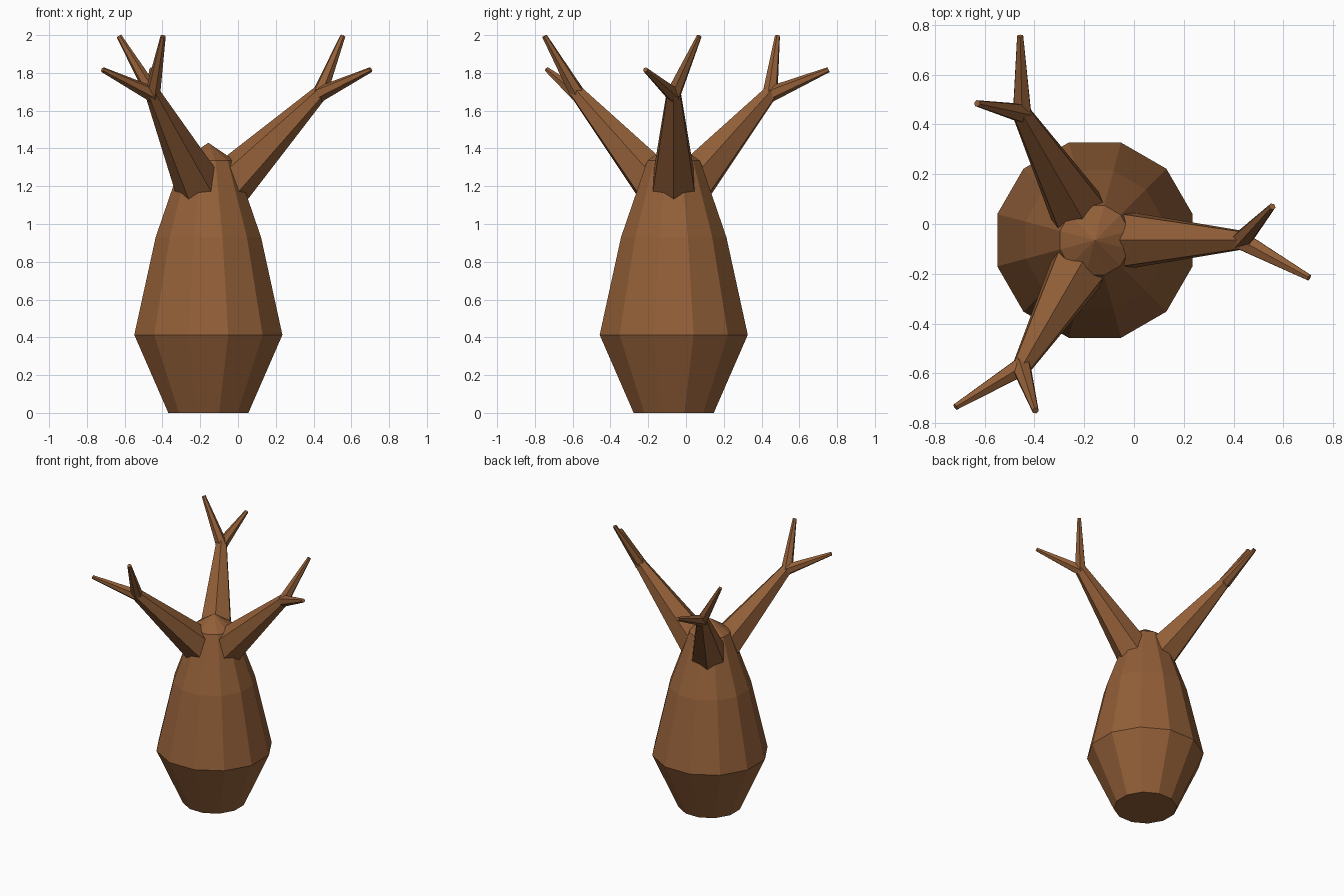
import bpy, bmesh, math
from mathutils import Vector, Matrix

if "Cube" in bpy.data.objects:
    bpy.data.objects.remove(bpy.data.objects["Cube"])

CENTRE = Vector((-0.157, -0.065, 0))

bark = bpy.data.materials.new("brown bark")
bark.diffuse_color = (0.29, 0.115, 0.040, 1)
bark.use_nodes = True
bark.node_tree.nodes["Principled BSDF"].inputs["Base Color"].default_value = bark.diffuse_color


def finish(name, bm):
    bmesh.ops.recalc_face_normals(bm, faces=bm.faces)
    mesh = bpy.data.meshes.new(name)
    bm.to_mesh(mesh)
    bm.free()
    mesh.materials.append(bark)
    obj = bpy.data.objects.new(name, mesh)
    bpy.context.collection.objects.link(obj)
    return obj


def limb(name, start, end, r0, r1, sides=6):
    """Tapered prism between two points, with a ridge facing up."""
    d = (end - start).normalized()
    u = d.cross(Vector((0, 0, 1))).normalized()
    v = u.cross(d)
    bm = bmesh.new()
    rings = []
    for p, r in ((start, r0), (end, r1)):
        ring = []
        for i in range(sides):
            a = math.pi / 2 + 2 * math.pi * i / sides
            ring.append(bm.verts.new(p + r * (math.cos(a) * u + math.sin(a) * v)))
        rings.append(ring)
    for i in range(sides):
        j = (i + 1) % sides
        bm.faces.new((rings[0][i], rings[0][j], rings[1][j], rings[1][i]))
    bm.faces.new(rings[0])
    bm.faces.new(rings[1])
    return finish(name, bm)


# Swollen twelve-sided trunk with a low pointed top
bm = bmesh.new()
rings = []
for z, half in ((0, 0.212), (0.413, 0.392), (0.93, 0.279), (1.335, 0.14)):
    r = half / math.cos(math.pi / 12)
    rings.append([bm.verts.new(CENTRE + Vector((r * math.cos(math.radians(15 + 30 * i)),
                                                r * math.sin(math.radians(15 + 30 * i)), z)))
                  for i in range(12)])
for lo, hi in zip(rings, rings[1:]):
    for i in range(12):
        j = (i + 1) % 12
        bm.faces.new((lo[i], lo[j], hi[j], hi[i]))
bm.faces.new(rings[0])
tip = bm.verts.new(CENTRE + Vector((0, 0, 1.43)))
for i in range(12):
    bm.faces.new((rings[-1][i], rings[-1][(i + 1) % 12], tip))
finish("trunk", bm)

# Three branches, each forking into two twigs (offsets from the trunk axis)
for k in range(3):
    rot = Matrix.Rotation(2 * math.pi * k / 3, 3, 'Z')

    def at(x, y, z):
        return CENTRE + rot @ Vector((x, y, z))

    n = str(k + 1)
    limb("branch_" + n, at(0, 0, 1.10), at(0.597, 0, 1.70), 0.148, 0.04)
    limb("upright_twig_" + n, at(0.585, -0.005, 1.68), at(0.712, 0.135, 1.995), 0.042, 0.014)
    limb("spreading_twig_" + n, at(0.585, 0.0, 1.685), at(0.860, -0.150, 1.817), 0.042, 0.014)
